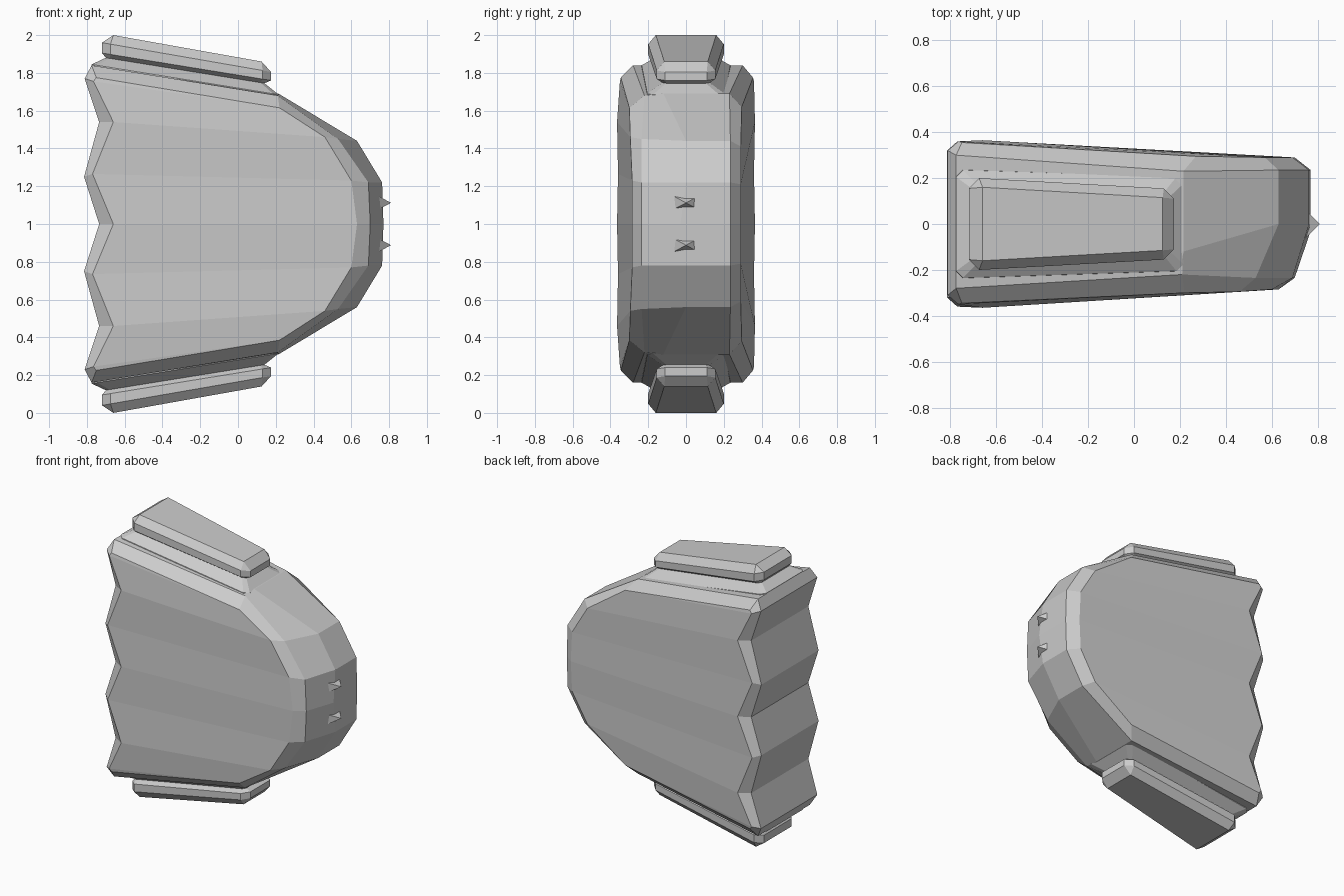
import bpy, bmesh

if "Cube" in bpy.data.objects:
    bpy.data.objects.remove(bpy.data.objects["Cube"])


def finish(name, bm):
    """Clean the upper half, make an object and mirror it about z = 1."""
    bmesh.ops.remove_doubles(bm, verts=bm.verts[:], dist=0.0005)
    bmesh.ops.recalc_face_normals(bm, faces=bm.faces[:])
    mesh = bpy.data.meshes.new(name)
    bm.to_mesh(mesh)
    bm.free()
    ob = bpy.data.objects.new(name, mesh)
    bpy.context.collection.objects.link(ob)
    ob.location.z = 1
    mod = ob.modifiers.new("Mirror", 'MIRROR')
    mod.use_axis = (False, False, True)
    mod.use_clip = True
    return ob


def add_rings(bm, rings, closed):
    """Bridge consecutive point rings with quads (z given from the ground)."""
    vs = [[bm.verts.new((x, y, z - 1)) for x, y, z in r] for r in rings]
    n = len(vs[0])
    for a, b in zip(vs, vs[1:]):
        for k in range(n if closed else n - 1):
            j = (k + 1) % n
            bm.faces.new((a[k], a[j], b[j], b[k]))
    return vs


# Body: half outlines from nose, over the top, down the scalloped back edge
nose = [(0.77, 1), (0.763, 1.22), (0.63, 1.44), (0.215, 1.69)]
tail = [(-0.775, 1.84), (-0.812, 1.77), (-0.735, 1.54), (-0.815, 1.25), (-0.735, 1)]
face_tail = [(-0.75, 1.775), (-0.765, 1.755), (-0.66, 1.54), (-0.77, 1.265), (-0.66, 1)]
front_nose = [(0.63, 1), (0.60, 1.23), (0.46, 1.46), (0.22, 1.615)]
rim_nose = [(0.70, 1), (0.69, 1.22), (0.53, 1.45), (0.21, 1.68)]
back_nose = [(0.70, 1), (0.69, 1.21), (0.57, 1.41), (0.27, 1.62)]


def ring(outline, ys):
    return [(x, y, z) for (x, z), y in zip(outline, ys)]


layers = [
    ring(front_nose + face_tail, [-.285, -.285, -.295, -.30, -.345, -.35, -.365, -.36, -.365]),
    ring(rim_nose + tail, [-.235, -.235, -.235, -.22, -.28, -.31, -.32, -.32, -.32]),
    ring(nose + tail, [-.03, 0, 0, -.12, -.225, -.23, -.23, -.23, -.23]),
    ring(nose + tail, [.235, .235, .235, .23, .30, .32, .32, .32, .32]),
    ring(back_nose + face_tail, [.29, .29, .29, .295, .355, .36, .365, .36, .365]),
]
bm = bmesh.new()
loops = add_rings(bm, layers, False)
# Side walls: bands running from the nose to the scallops
for L in (loops[0], loops[-1]):
    for i in range(3):
        bm.faces.new((L[i], L[i + 1], L[7 - i], L[8 - i]))
    bm.faces.new((L[3], L[4], L[5]))
finish("body", bm)


# Sloping stepped pads, top and bottom
def pad_ring(x0, z0, w0, x1, z1, w1, c):
    def z(x):
        return z0 + (z1 - z0) * (x - x0) / (x1 - x0)
    flat = [(x0, -w0 + c), (x0 + c, -w0), (x1 - c, -w1), (x1, -w1 + c),
            (x1, w1 - c), (x1 - c, w1), (x0 + c, w0), (x0, w0 - c)]
    return [(x, y, z(x)) for x, y in flat]


bm = bmesh.new()
pads = add_rings(bm, [
    pad_ring(-0.775, 1.81, .24, 0.215, 1.65, .21, .03),
    pad_ring(-0.775, 1.845, .235, 0.215, 1.685, .205, .03),
    pad_ring(-0.70, 1.88, .17, 0.14, 1.745, .125, .02),
    pad_ring(-0.72, 1.905, .20, 0.175, 1.76, .155, .045),
    pad_ring(-0.72, 1.96, .20, 0.175, 1.805, .155, .045),
    pad_ring(-0.66, 2.0, .16, 0.125, 1.86, .115, 0),
], True)
bm.faces.new(pads[0])
bm.faces.new(pads[-1])
finish("pads", bm)

# Small pointed studs on the nose
bm = bmesh.new()
base = [bm.verts.new((0.74, y, z - 1)) for y, z in
        [(-.07, 1.075), (.07, 1.075), (.07, 1.15), (-.07, 1.15)]]
tip = bm.verts.new((0.81, 0, 0.112))
bm.faces.new(base)
for k in range(4):
    bm.faces.new((base[k], base[(k + 1) % 4], tip))
finish("nose_studs", bm)
